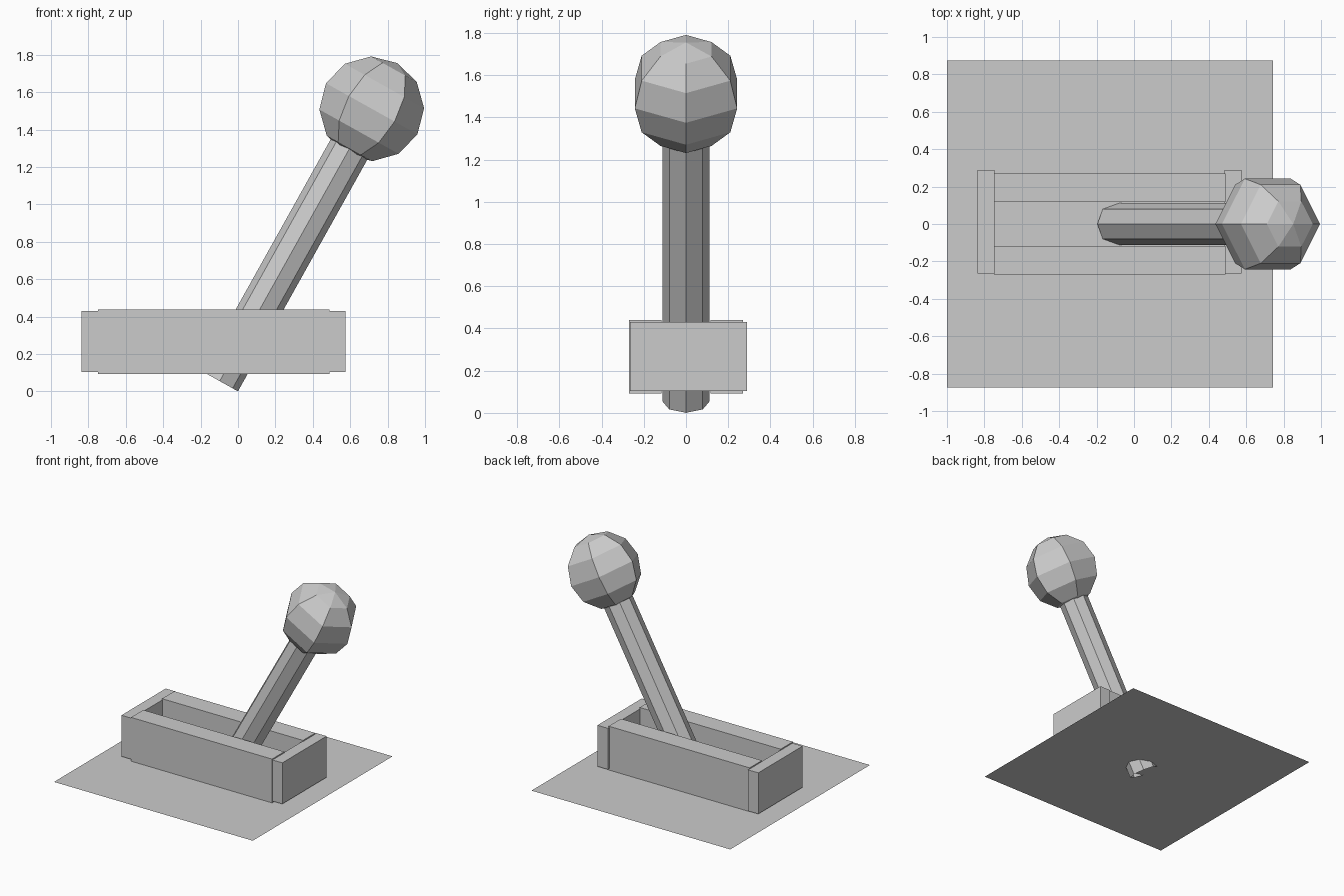
import bpy
import bmesh
from math import atan2, hypot
from mathutils import Matrix, Vector

if "Cube" in bpy.data.objects:
    bpy.data.objects.remove(bpy.data.objects["Cube"])


def add_object(name, bm):
    mesh = bpy.data.meshes.new(name)
    bm.to_mesh(mesh)
    bm.free()
    obj = bpy.data.objects.new(name, mesh)
    bpy.context.collection.objects.link(obj)
    return obj


def box(name, x, y, z):
    """Box spanning the given (min, max) ranges."""
    bm = bmesh.new()
    bmesh.ops.create_cube(bm, size=1)
    spans = (x, y, z)
    size = [b - a for a, b in spans]
    mid = Vector([(a + b) / 2 for a, b in spans])
    bmesh.ops.transform(bm, verts=bm.verts,
                        matrix=Matrix.Translation(mid) @ Matrix.Diagonal((*size, 1)))
    return add_object(name, bm)


# Thin floor sheet
bm = bmesh.new()
bmesh.ops.create_grid(bm, x_segments=1, y_segments=1, size=0.5)
bmesh.ops.transform(bm, verts=bm.verts,
                    matrix=Matrix.Translation((-0.129, 0, 0.091)) @ Matrix.Diagonal((1.742, 1.75, 1, 1)))
add_object("base_plate", bm)

# Slot housing: two long rails and two slightly shorter end blocks
for name, y in (("front_rail", (-0.271, -0.117)), ("back_rail", (0.117, 0.271))):
    box(name, (-0.748, 0.488), y, (0.092, 0.439))
for name, x in (("left_end_block", (-0.836, -0.745)), ("right_end_block", (0.483, 0.574))):
    box(name, x, (-0.265, 0.289), (0.104, 0.43))

# Lever axis runs from the foot of the shaft to the middle of the knob
foot = Vector((-0.098, 0, 0.055))
knob = Vector((0.715, 0, 1.511))
axis = knob - foot
tilt = Matrix.Rotation(atan2(axis.x, axis.z), 4, 'Y')

# Octagonal open-ended shaft, ending just inside the knob
length = hypot(axis.x, axis.z) - 0.22
bm = bmesh.new()
bmesh.ops.create_cone(bm, cap_ends=False, segments=8, radius1=0.112, radius2=0.112, depth=length,
                      matrix=Matrix.Translation((0, 0, length / 2)))
bmesh.ops.transform(bm, verts=bm.verts, matrix=Matrix.Translation(foot) @ tilt)
add_object("lever_shaft", bm)

# Faceted knob: six segments, six rings
bm = bmesh.new()
bmesh.ops.create_uvsphere(bm, u_segments=6, v_segments=6, radius=0.28)
# Keep a corner of the hexagon in the plane of the tilt
if not any(abs(v.co.x - 0.28) < 1e-3 for v in bm.verts):
    bmesh.ops.rotate(bm, verts=bm.verts, matrix=Matrix.Rotation(0.5235988, 3, 'Z'))
bmesh.ops.transform(bm, verts=bm.verts, matrix=Matrix.Translation(knob) @ tilt)
add_object("lever_knob", bm)
